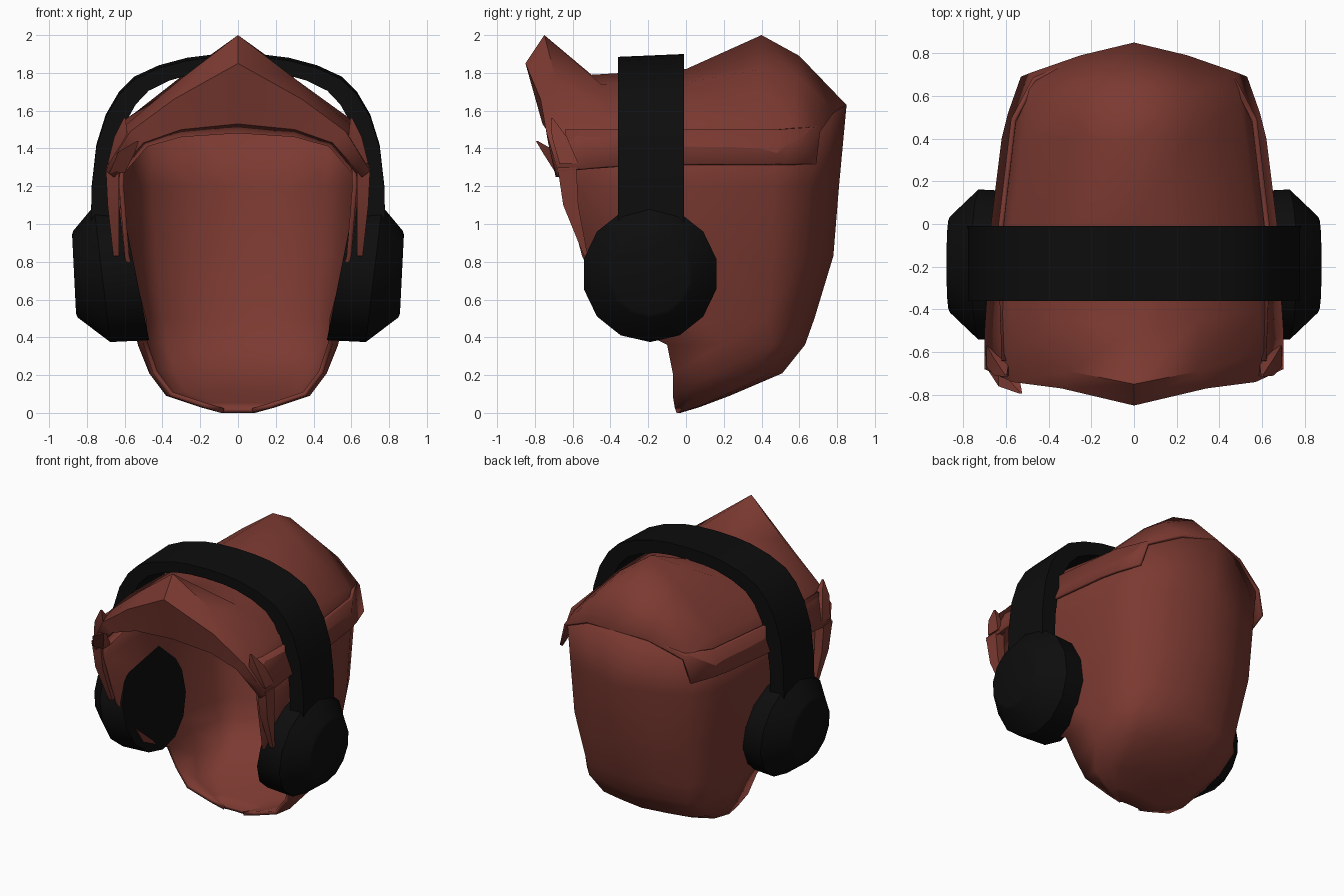
import bpy, math
from mathutils import Vector

cube = bpy.data.objects.get("Cube")
if cube:
    bpy.data.objects.remove(cube, do_unlink=True)


def make_material(name, colour, roughness):
    mat = bpy.data.materials.new(name)
    mat.use_nodes = True
    mat.diffuse_color = colour
    shader = mat.node_tree.nodes["Principled BSDF"]
    shader.inputs["Base Color"].default_value = colour
    shader.inputs["Roughness"].default_value = roughness
    return mat


RED = make_material("brick red", (0.2, 0.042, 0.031, 1), 0.8)
BLACK = make_material("soft black", (0.004, 0.004, 0.004, 1), 0.8)


def make_object(name, verts, faces, mat, angle=40, thickness=0):
    mesh = bpy.data.meshes.new(name)
    mesh.from_pydata(verts, [], faces)
    mesh.validate()
    mesh.materials.append(mat)
    obj = bpy.data.objects.new(name, mesh)
    bpy.context.collection.objects.link(obj)
    bpy.ops.object.select_all(action='DESELECT')
    obj.select_set(True)
    bpy.context.view_layer.objects.active = obj
    bpy.ops.object.shade_smooth_by_angle(angle=math.radians(angle))
    if thickness:
        solid = obj.modifiers.new("Thickness", 'SOLIDIFY')
        solid.thickness = thickness
        solid.offset = -1
    return obj


def loft(name, rows, mat, closed=False, caps=False, **options):
    """Skin a list of equally long point rows."""
    n = len(rows[0])
    verts = [p for row in rows for p in row]
    faces = []
    for r in range(len(rows) - 1):
        for c in range(n if closed else n - 1):
            d = (c + 1) % n
            faces.append((r * n + c, r * n + d, r * n + n + d, r * n + n + c))
    if caps:
        last = (len(rows) - 1) * n
        faces.append(tuple(reversed(range(n))))
        faces.append(tuple(range(last, last + n)))
    return make_object(name, verts, faces, mat, **options)


def mirrored(half):
    """Complete a centre-to-side row so that it runs from +x to -x."""
    return list(reversed(half)) + [(-x, y, z) for x, y, z in half[1:]]


# Hood shell: height, front y, front half width, half width, back y
levels = [
    (0.0, -0.05, 0.08, 0.09, -0.03),
    (0.03, -0.06, 0.18, 0.20, 0.07),
    (0.09, -0.07, 0.36, 0.38, 0.23),
    (0.21, -0.07, 0.45, 0.47, 0.51),
    (0.36, -0.10, 0.50, 0.53, 0.63),
    (0.50, -0.38, 0.51, 0.56, 0.68),
    (0.83, -0.55, 0.60, 0.61, 0.78),
    (1.2, -0.65, 0.63, 0.64, 0.81),
    (1.5, -0.64, 0.62, 0.64, 0.85),
]
outline = [(0, 0), (0.4, 0.05), (0.74, 0.11), (0.9, 0.24), (1, 0.6)]
rows = []
for z, front, front_w, w, back in levels:
    half = [(w * s, back + t * (front - back), z) for s, t in outline]
    half.append((front_w, front, z))
    rows.append(mirrored(half))
# Raise the rear of the top edge to meet the crown
rows[-1] = [(x, y, z + 0.13 * max(0, 1 - (x / 0.5) ** 2) * (y > 0)) for x, y, z in rows[-1]]
loft("hood_shell", rows, RED, thickness=0.025)

# Crown with the peaked brim, from the opening edge to the rear
crown = [
    [(0, -0.6, 1.48), (0.3, -0.6, 1.46), (0.48, -0.6, 1.41), (0.62, -0.6, 1.25)],
    [(0, -0.76, 1.53), (0.3, -0.74, 1.5), (0.5, -0.73, 1.43), (0.66, -0.69, 1.25)],
    [(0, -0.85, 1.85), (0.34, -0.77, 1.66), (0.57, -0.74, 1.49), (0.7, -0.68, 1.28)],
    [(0, -0.75, 2.0), (0.3, -0.69, 1.77), (0.6, -0.6, 1.52), (0.7, -0.5, 1.3)],
    [(0, -0.5, 1.79), (0.3, -0.45, 1.74), (0.59, -0.4, 1.56), (0.69, -0.35, 1.31)],
    [(0, 0, 1.82), (0.3, 0, 1.75), (0.57, 0, 1.57), (0.67, 0, 1.32)],
    [(0, 0.4, 2.0), (0.25, 0.4, 1.82), (0.52, 0.4, 1.55), (0.62, 0.4, 1.32)],
    [(0, 0.6, 1.89), (0.25, 0.59, 1.78), (0.5, 0.56, 1.53), (0.59, 0.52, 1.32)],
    [(0, 0.85, 1.63), (0.25, 0.79, 1.6), (0.48, 0.71, 1.49), (0.53, 0.69, 1.32)],
]
loft("crown", [mirrored(row) for row in reversed(crown)], RED, angle=50, thickness=0.02)


def strand(name, points, sizes):
    """Tapered four-sided lock through the given points."""
    rows = []
    for p, (sx, sy) in zip(points, sizes):
        rows.append([Vector(p) + Vector((a * sx, b * sy, 0))
                     for a, b in ((-1, -1), (-1, 1), (1, 1), (1, -1))])
    loft(name, rows, RED, closed=True, caps=True, angle=30)


# Headband arch
arch = [(0, 1.9), (0.15, 1.895), (0.27, 1.88), (0.42, 1.84), (0.55, 1.78), (0.63, 1.7),
        (0.7, 1.58), (0.75, 1.42), (0.775, 1.2), (0.78, 0.95)]
arch = [(-x, z) for x, z in reversed(arch[1:])] + arch
band = []
for x, z in arch:
    ix, iz = x * 0.86, z - 0.09 * max(0, z - 0.95)
    band.append([(x, -0.36, z - 0.015), (x, -0.01, z), (ix, -0.01, iz), (ix, -0.36, iz)])
loft("headband", band, BLACK, closed=True, caps=True)

SIDES = 14
for side, label in ((1, "left"), (-1, "right")):
    # Ear cup: x, radius and lean of each ring
    cup = []
    for x, radius, lean in ((0.54, 0.35, 0.2), (0.72, 0.36, 0.12),
                            (0.86, 0.23, 0.05), (0.868, 0.21, 0.05)):
        ring = []
        for i in range(SIDES):
            a = side * math.tau * i / SIDES
            h = radius * math.cos(a)
            ring.append((side * (x + lean * h), -0.19 + radius * math.sin(a), 0.735 + h))
        cup.append(ring)
    # Winding keeps the outer surface facing away from the cup centre
    loft(label + "_ear_cup", [list(reversed(r)) for r in cup], BLACK,
         closed=True, caps=True, angle=35)

    # Lock hanging beside the opening
    strand(label + "_side_lock",
           [(side * 0.645, -0.53, 0.83), (side * 0.66, -0.61, 1.1), (side * 0.665, -0.63, 1.3)],
           [(0.015, 0.01), (0.03, 0.04), (0.035, 0.05)])
    # Small tuft at the brim corner
    strand(label + "_brim_tuft",
           [(side * 0.64, -0.62, 1.32), (side * 0.62, -0.67, 1.46), (side * 0.6, -0.71, 1.56)],
           [(0.05, 0.05), (0.035, 0.04), (0.005, 0.005)])

# Single loose tuft on the right of the brim
strand("loose_tuft", [(-0.64, -0.65, 1.27), (-0.59, -0.72, 1.38), (-0.53, -0.79, 1.44)],
       [(0.04, 0.04), (0.045, 0.04), (0.005, 0.005)])
